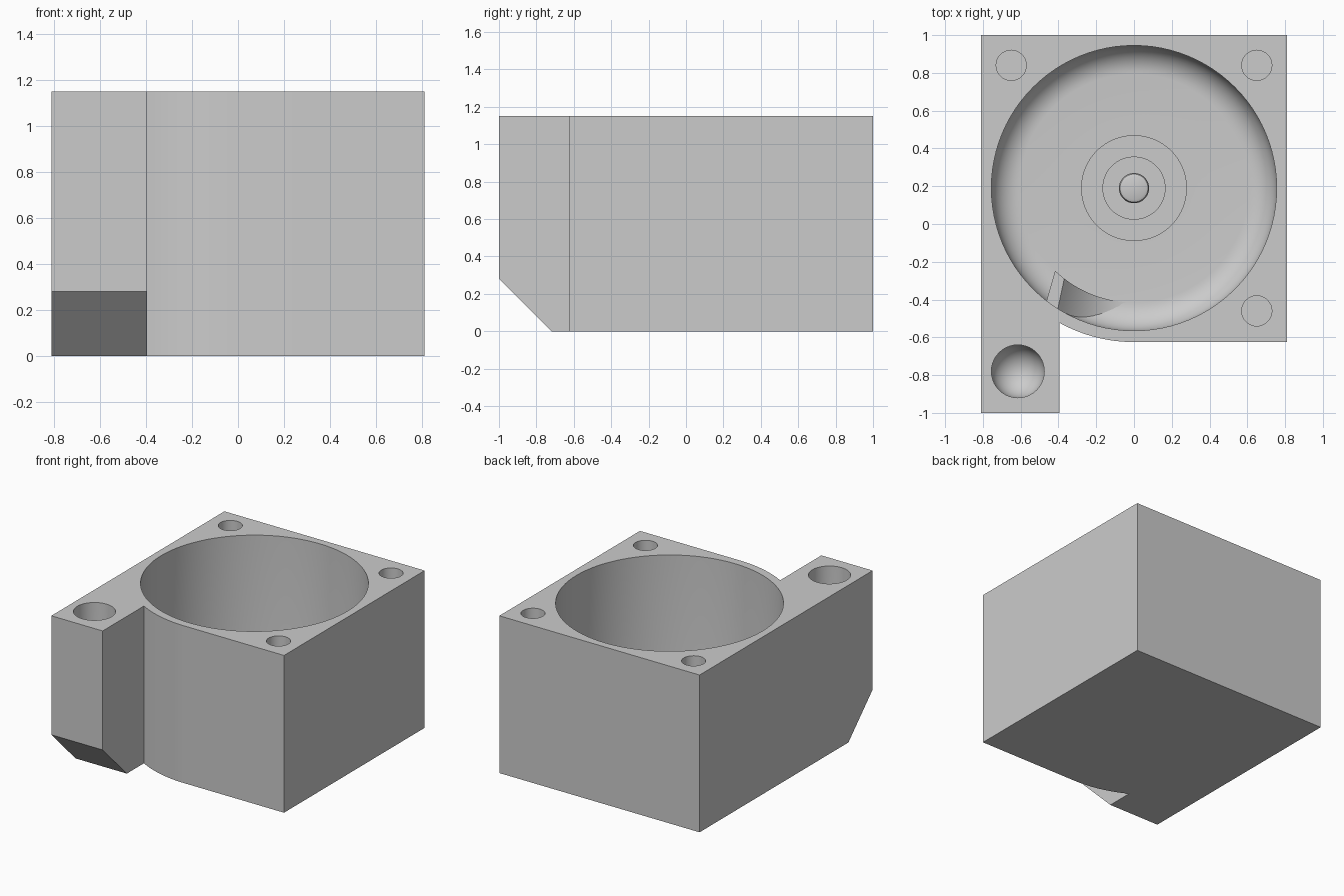
import bpy, bmesh, math

if "Cube" in bpy.data.objects:
    bpy.data.objects.remove(bpy.data.objects["Cube"])

TOP, FLOOR = 1.15, 0.15
CY = 0.19            # bore centre in y
BORE, FILLET = 0.755, 0.15
OUTER = 0.815

grey = bpy.data.materials.new("plain grey")
grey.diffuse_color = (0.6, 0.6, 0.6, 1)
grey.use_nodes = True
grey.node_tree.nodes["Principled BSDF"].inputs["Base Color"].default_value = grey.diffuse_color


def finish(bm, name):
    bmesh.ops.recalc_face_normals(bm, faces=bm.faces[:])
    mesh = bpy.data.meshes.new(name)
    bm.to_mesh(mesh)
    bm.free()
    mesh.materials.append(grey)
    ob = bpy.data.objects.new(name, mesh)
    bpy.context.collection.objects.link(ob)
    return ob


def lathe(name, profile, x, y, steps):
    """Spin an (r, z) profile that starts and ends on the axis."""
    bm = bmesh.new()
    verts = [bm.verts.new((x + r, y, z)) for r, z in profile]
    edges = [bm.edges.new(p) for p in zip(verts, verts[1:])]
    bmesh.ops.spin(bm, geom=verts + edges, cent=(x, y, 0), axis=(0, 0, 1),
                   angle=math.tau, steps=steps, use_duplicate=False)
    bmesh.ops.remove_doubles(bm, verts=bm.verts[:], dist=1e-4)
    return finish(bm, name)


def activate(ob):
    bpy.ops.object.select_all(action='DESELECT')
    ob.select_set(True)
    bpy.context.view_layer.objects.active = ob


def cut(ob, cutter):
    mod = ob.modifiers.new("cut", 'BOOLEAN')
    mod.operation = 'DIFFERENCE'
    mod.solver = 'EXACT'
    mod.object = cutter
    activate(ob)
    bpy.ops.object.modifier_apply(modifier=mod.name)
    bpy.data.objects.remove(cutter)


# Housing: square block with a rounded corner and an outlet foot
a0 = math.asin(0.395 / OUTER)
arc = [(-OUTER * math.sin(a0 * i / 16), CY - OUTER * math.cos(a0 * i / 16))
       for i in range(17)]
outline = arc + [(-0.395, -1), (-0.81, -1), (-0.81, 1), (0.81, 1), (0.81, CY - OUTER)]
bm = bmesh.new()
base = bm.faces.new([bm.verts.new((x, y, 0)) for x, y in outline])
ext = bmesh.ops.extrude_face_region(bm, geom=[base])
bmesh.ops.translate(bm, vec=(0, 0, TOP),
                    verts=[v for v in ext["geom"] if isinstance(v, bmesh.types.BMVert)])
# Sloped underside of the foot
res = bmesh.ops.bisect_plane(bm, geom=bm.verts[:] + bm.edges[:] + bm.faces[:],
                             plane_co=(0, -1, 0.28), plane_no=(0, -1, -1), clear_outer=True)
rim = [e for e in res["geom_cut"] if isinstance(e, bmesh.types.BMEdge)]
bmesh.ops.edgeloop_fill(bm, edges=rim)
housing = finish(bm, "pump_housing")

# Main bore: rounded floor edge, two low bosses and a centre pin left standing
pin, b1, b2 = 0.6, FLOOR + 0.05, FLOOR + 0.1
profile = [(0, pin), (0.06, pin), (0.074, pin - 0.006), (0.08, pin - 0.02), (0.08, b2),
           (0.167, b2), (0.167, b1), (0.28, b1), (0.28, FLOOR)]
for i in range(11):
    t = math.pi / 2 * i / 10
    profile.append((BORE - FILLET + FILLET * math.sin(t), FLOOR + FILLET * (1 - math.cos(t))))
profile += [(BORE, TOP + 0.1), (0, TOP + 0.1)]
cut(housing, lathe("bore_cutter", profile, 0, CY, 96))

# Blind screw holes
for x, y in ((-0.65, 0.84), (0.65, 0.84), (0.65, -0.46)):
    cut(housing, lathe("screw_cutter", [(0, 0.7), (0.08, 0.7), (0.08, 1.25), (0, 1.25)],
                       x, y, 32))

# Outlet hole with a round bottom
R, zc = 0.14, 0.36
ball = [(R * math.sin(math.pi / 2 * i / 10), zc - R * math.cos(math.pi / 2 * i / 10))
        for i in range(11)]
cut(housing, lathe("outlet_cutter", ball + [(R, 1.25), (0, 1.25)], -0.615, -0.78, 40))

# Curved ramp rising along the bore wall to a flat lip
columns = [(226.3, 232.5, 0.2), (232.4, 238.0, 0.2)]
for i in range(1, 15):
    t = i / 14
    columns.append((232.4 + 33.6 * t, 238 + 28 * t, 0.2 * (1 - t) ** 2))
bm = bmesh.new()
rings = []
for a, b, h in columns:
    ring = []
    for ang, r, z in ((a, 0.605, FLOOR - 0.03), (b, 0.765, FLOOR - 0.03),
                      (b, 0.765, FLOOR + h), (a, 0.605, FLOOR + h)):
        t = math.radians(ang)
        ring.append(bm.verts.new((r * math.cos(t), CY + r * math.sin(t), z)))
    rings.append(ring)
for p, q in zip(rings, rings[1:]):
    for i in range(4):
        j = (i + 1) % 4
        bm.faces.new((p[i], p[j], q[j], q[i]))
bm.faces.new(rings[0])
bm.faces.new(rings[-1])
ramp = finish(bm, "flow_ramp")

for ob in (housing, ramp):
    activate(ob)
    bpy.ops.object.shade_smooth_by_angle(angle=math.radians(30))
